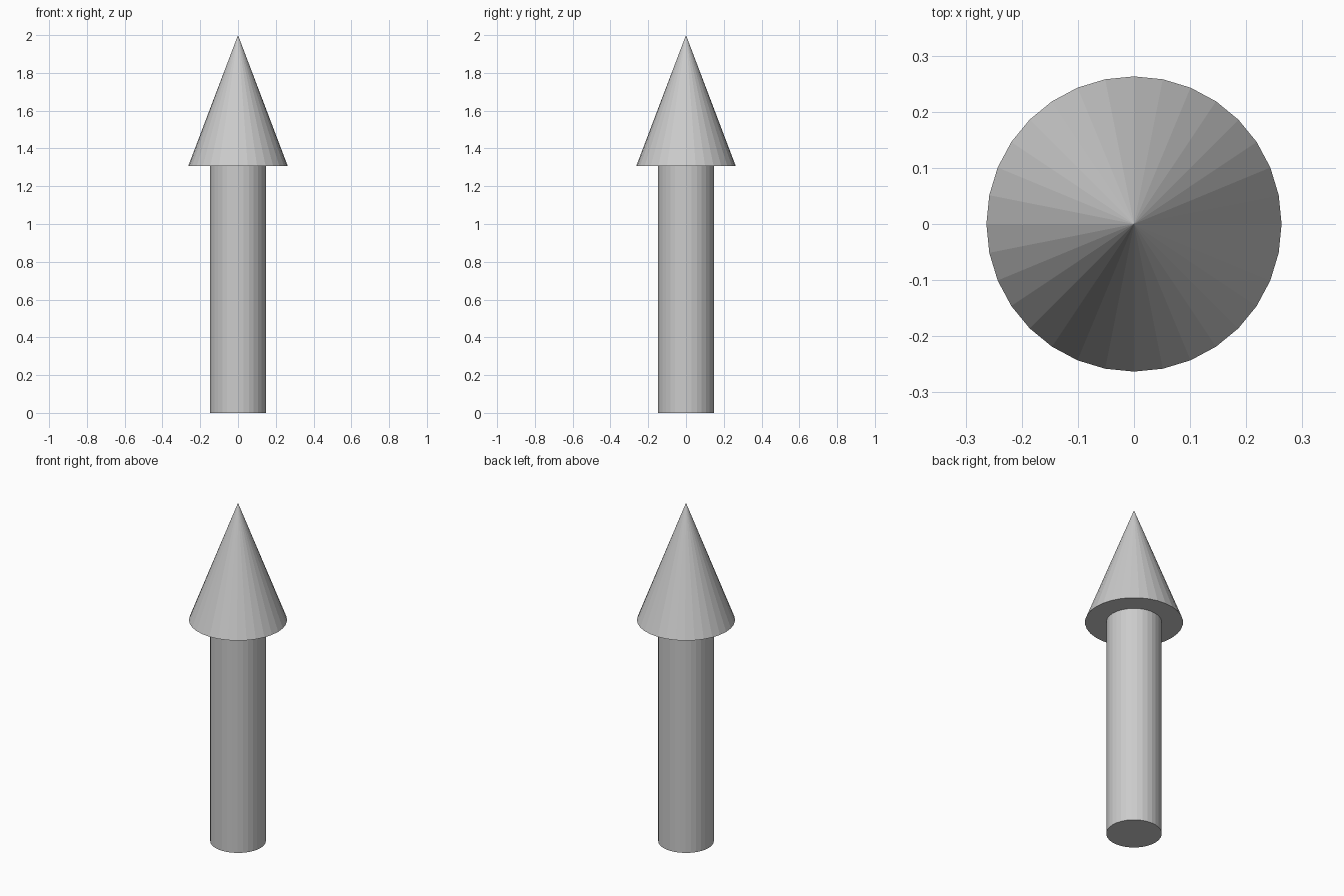
import bpy

if "Cube" in bpy.data.objects:
    bpy.data.objects.remove(bpy.data.objects["Cube"])

SIDES = 32
SHAFT_RADIUS = 0.149
HEAD_RADIUS = 0.263
HEAD_BASE = 1.308
TIP = 2.0

# Straight round shaft, standing on the ground
bpy.ops.mesh.primitive_cylinder_add(
    vertices=SIDES, radius=SHAFT_RADIUS, depth=HEAD_BASE,
    location=(0, 0, HEAD_BASE / 2))
bpy.context.object.name = "arrow_shaft"

# Pointed head with a flat underside
bpy.ops.mesh.primitive_cone_add(
    vertices=SIDES, radius1=HEAD_RADIUS, radius2=0, depth=TIP - HEAD_BASE,
    location=(0, 0, (HEAD_BASE + TIP) / 2))
bpy.context.object.name = "arrow_head"
